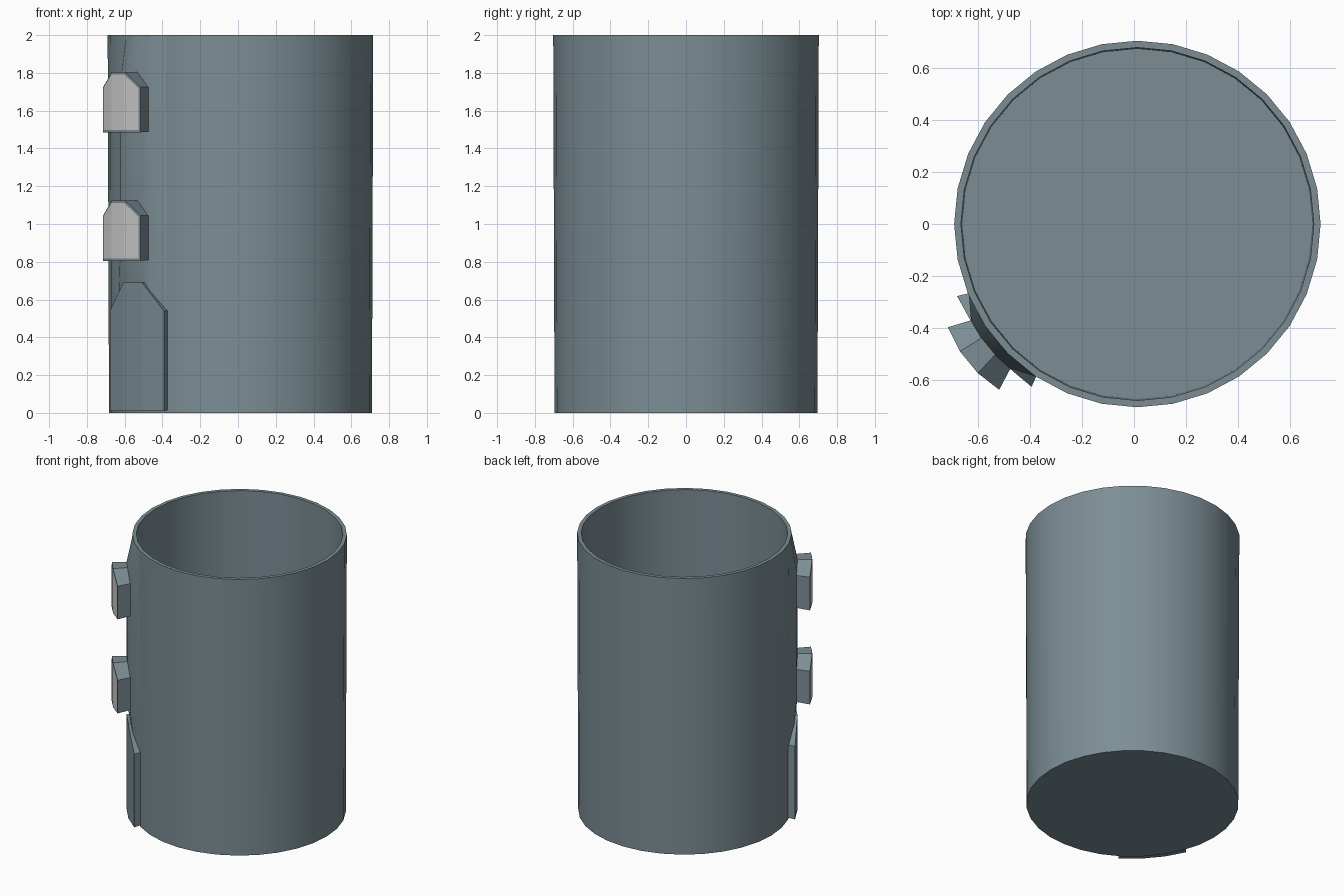
import bpy, bmesh, math

if "Cube" in bpy.data.objects:
    bpy.data.objects.remove(bpy.data.objects["Cube"])

CX = 0.013                 # tower axis
FACING = 219.375           # direction of the door and windows, degrees
SIDES = 32

slate = bpy.data.materials.new("slate")
slate.diffuse_color = (0.20, 0.27, 0.30, 1)
slate.use_nodes = True
slate.node_tree.nodes["Principled BSDF"].inputs["Base Color"].default_value = slate.diffuse_color


def polar(r, deg, z):
    a = math.radians(deg)
    return (CX + r * math.cos(a), r * math.sin(a), z)


def finish(name, bm, mat=None, smooth=False):
    me = bpy.data.meshes.new(name)
    bm.to_mesh(me)
    bm.free()
    ob = bpy.data.objects.new(name, me)
    bpy.context.collection.objects.link(ob)
    if mat:
        me.materials.append(mat)
    if smooth:
        bpy.ops.object.select_all(action='DESELECT')
        ob.select_set(True)
        bpy.context.view_layer.objects.active = ob
        bpy.ops.object.shade_smooth_by_angle(angle=math.radians(30))
    return ob


def row(bm, pts):
    """Vertices from (angle offset, radius, z)."""
    return [bm.verts.new(polar(r, FACING + a, z)) for a, r, z in pts]


def strip(bm, low, high):
    for i in range(len(low) - 1):
        bm.faces.new((low[i], low[i + 1], high[i + 1], high[i]))


def arched_block(name, angles, spread, z0, tops, r_in, r_out):
    """Block with a chamfered arch top that follows the wall and splays outward."""
    bm = bmesh.new()
    lo_out = row(bm, [(a, r, z0) for a, r in zip(angles, r_out)])
    hi_out = row(bm, [(a, r, z) for a, r, z in zip(angles, r_out, tops)])
    lo_in = row(bm, [(a * spread, r_in, z0 + 0.005) for a in angles])
    hi_in = row(bm, [(a * spread, r_in, z) for a, z in zip(angles, tops)])
    strip(bm, lo_out, hi_out)
    strip(bm, hi_out, hi_in)
    strip(bm, hi_in, lo_in)
    strip(bm, lo_in, lo_out)
    for i in (0, -1):
        bm.faces.new((lo_out[i], hi_out[i], hi_in[i], lo_in[i]))
    bmesh.ops.recalc_face_normals(bm, faces=bm.faces[:])
    return finish(name, bm, slate)


# Hollow round tower wall with rim and floor
bm = bmesh.new()
profile = [(0.696, 0), (0.703, 2), (0.677, 2), (0.672, 0.03)]
rings = [[bm.verts.new(polar(r, 360 * i / SIDES, z)) for i in range(SIDES)]
         for r, z in profile]
for a, b in zip(rings, rings[1:]):
    for i in range(SIDES):
        j = (i + 1) % SIDES
        bm.faces.new((a[i], a[j], b[j], b[i]))
bm.faces.new(rings[0][::-1])
bm.faces.new(rings[-1])
finish("tower_wall", bm, slate, smooth=True)

# Raised strip of wall behind the windows, blending into rim and door
cols = (-16.875, -9.2, -3.5, 3.5, 9.2, 16.875)
bulge = (0.70, 0.738, 0.742, 0.742, 0.738, 0.70)
levels = [
    ([0.70, 0.722, 0.722, 0.722, 0.722, 0.70], [0.53, 0.64, 0.69, 0.69, 0.64, 0.53]),
    (bulge, [0.81] * 6),
    (bulge, [1.73, 1.73, 1.80, 1.80, 1.73, 1.73]),
    ([0.703, 0.7, 0.701, 0.701, 0.7, 0.703], [2.0] * 6),
]
bm = bmesh.new()
rows = [row(bm, list(zip(cols, r, z))) for r, z in levels]
for a, b in zip(rows, rows[1:]):
    strip(bm, a, b)
finish("raised_wall_strip", bm, slate, smooth=True)

# Door at the foot of the wall
arched_block("door", (-17.6, -6, 6, 17.6), 0.96, 0.01, (0.54, 0.69, 0.69, 0.54),
             0.69, (0.745, 0.742, 0.742, 0.745))

# Two window boxes, each with a pale pane on the front
R_OUT = (0.828, 0.838, 0.838, 0.828)
for label, z0 in (("lower", 0.805), ("upper", 1.485)):
    arched_block(label + "_window_frame", (-10.8, -3.7, 3.7, 10.8), 0.85, z0,
                 (z0 + 0.24, z0 + 0.32, z0 + 0.32, z0 + 0.24), 0.73, R_OUT)
    bm = bmesh.new()
    angles = (-10, -3.5, 3.5, 10)
    tops = (0.236, 0.307, 0.307, 0.236)
    low = row(bm, [(a, r + 0.003, z0 + 0.012) for a, r in zip(angles, R_OUT)])
    high = row(bm, [(a, r + 0.003, z0 + t) for a, r, t in zip(angles, R_OUT, tops)])
    strip(bm, low, high)
    finish(label + "_window_pane", bm)
